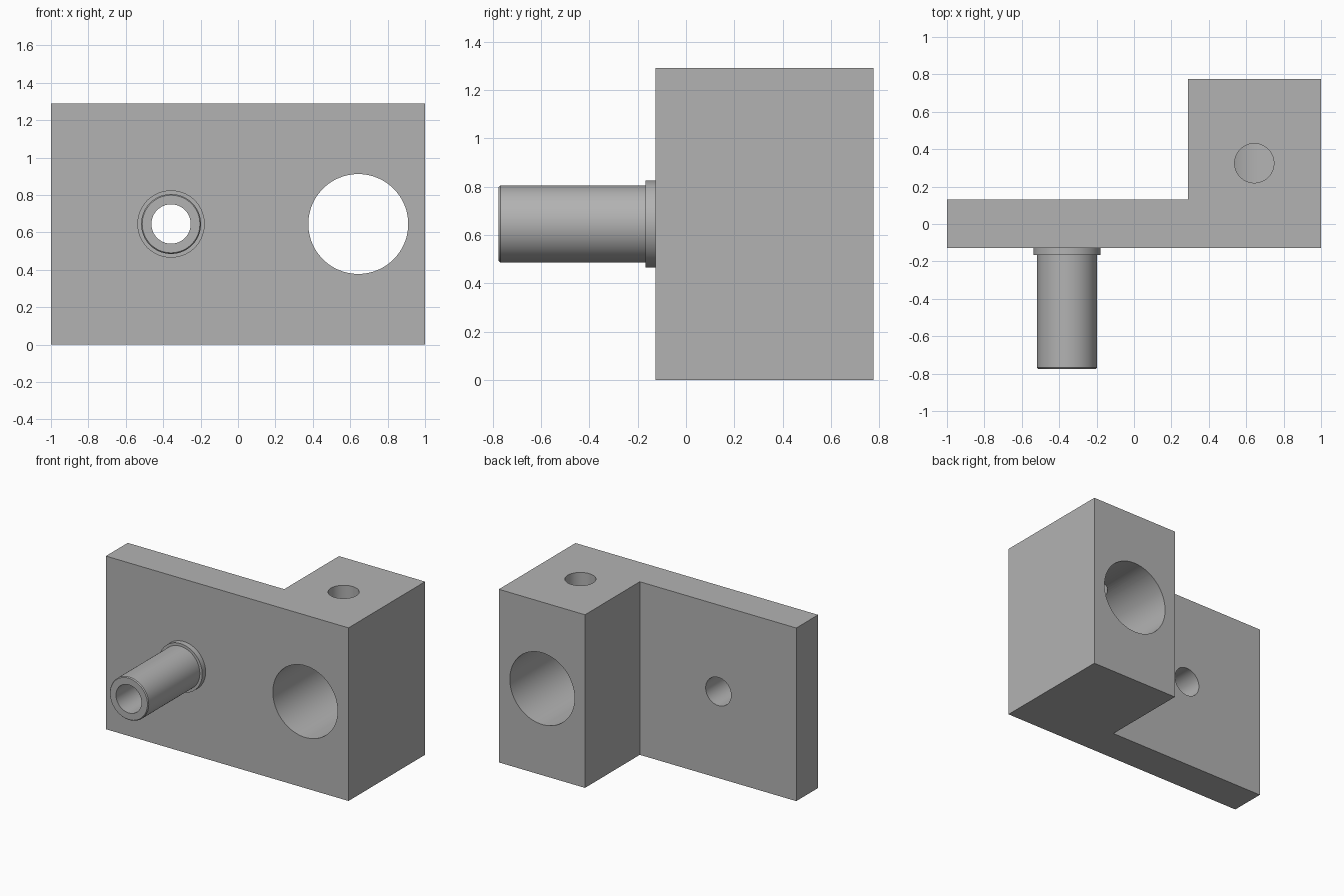
import bpy, bmesh, math
from mathutils import Matrix, Vector

cube = bpy.data.objects.get("Cube")
if cube:
    bpy.data.objects.remove(cube, do_unlink=True)

SEGMENTS = 96
HEIGHT = 1.29
MID = HEIGHT / 2
FRONT = -0.127
PLATE_BACK = 0.13
BACK = 0.775
BORE_X, PIN_X = 0.643, -0.358
PIN_BORE = 0.105

grey = bpy.data.materials.new("machined grey")
grey.use_nodes = True
colour = (0.45, 0.45, 0.45, 1)
grey.diffuse_color = colour
grey.node_tree.nodes["Principled BSDF"].inputs["Base Color"].default_value = colour


def make_object(name, bm):
    bmesh.ops.recalc_face_normals(bm, faces=bm.faces[:])
    mesh = bpy.data.meshes.new(name)
    bm.to_mesh(mesh)
    bm.free()
    mesh.materials.append(grey)
    obj = bpy.data.objects.new(name, mesh)
    bpy.context.collection.objects.link(obj)
    return obj


def smooth(obj):
    bpy.ops.object.select_all(action="DESELECT")
    obj.select_set(True)
    bpy.context.view_layer.objects.active = obj
    bpy.ops.object.shade_smooth_by_angle(angle=math.radians(30))


def cut_hole(target, radius, start, end):
    """Drill a round hole between two points."""
    start, end = Vector(start), Vector(end)
    axis = end - start
    turn = axis.to_track_quat("Z", "Y").to_matrix().to_4x4()
    bm = bmesh.new()
    bmesh.ops.create_cone(bm, cap_ends=True, segments=SEGMENTS, radius1=radius,
                          radius2=radius, depth=axis.length,
                          matrix=Matrix.Translation((start + end) / 2) @ turn)
    cutter = make_object("hole_cutter", bm)
    cutter.hide_render = True
    mod = target.modifiers.new("hole", "BOOLEAN")
    mod.operation = "DIFFERENCE"
    mod.solver = "EXACT"
    mod.object = cutter
    bpy.context.view_layer.objects.active = target
    bpy.ops.object.modifier_apply(modifier=mod.name)
    bpy.data.objects.remove(cutter, do_unlink=True)


# L-shaped bracket, extruded upward
outline = [(-1, FRONT), (1, FRONT), (1, BACK), (0.29, BACK),
           (0.29, PLATE_BACK), (-1, PLATE_BACK)]
bm = bmesh.new()
base = bm.faces.new([bm.verts.new((x, y, 0)) for x, y in outline])
top = bmesh.ops.extrude_face_region(bm, geom=[base])["geom"]
bmesh.ops.translate(bm, vec=(0, 0, HEIGHT),
                    verts=[v for v in top if isinstance(v, bmesh.types.BMVert)])
bracket = make_object("bracket", bm)

# Main bore, pin bore, and top hole that opens into the main bore
cut_hole(bracket, 0.267, (BORE_X, -1, MID), (BORE_X, 1, MID))
cut_hole(bracket, PIN_BORE, (PIN_X, -1, MID), (PIN_X, 1, MID))
cut_hole(bracket, PIN_BORE, (BORE_X, 0.325, MID), (BORE_X, 0.325, 2))
smooth(bracket)

# Hollow pin with a collar, turned around the y axis (radius, y)
profile = [(0.18, FRONT), (0.18, -0.167), (0.16, -0.167), (0.16, -0.768),
           (0.154, -BACK), (PIN_BORE, -BACK), (PIN_BORE, FRONT)]
bm = bmesh.new()
verts = [bm.verts.new((PIN_X + r, y, MID)) for r, y in profile]
edges = [bm.edges.new(pair) for pair in zip(verts, verts[1:] + verts[:1])]
bmesh.ops.spin(bm, geom=verts + edges, cent=(PIN_X, 0, MID), axis=(0, 1, 0),
               angle=math.tau, steps=SEGMENTS, use_merge=True)
bmesh.ops.remove_doubles(bm, verts=bm.verts[:], dist=0.0001)
smooth(make_object("hollow_pin", bm))
